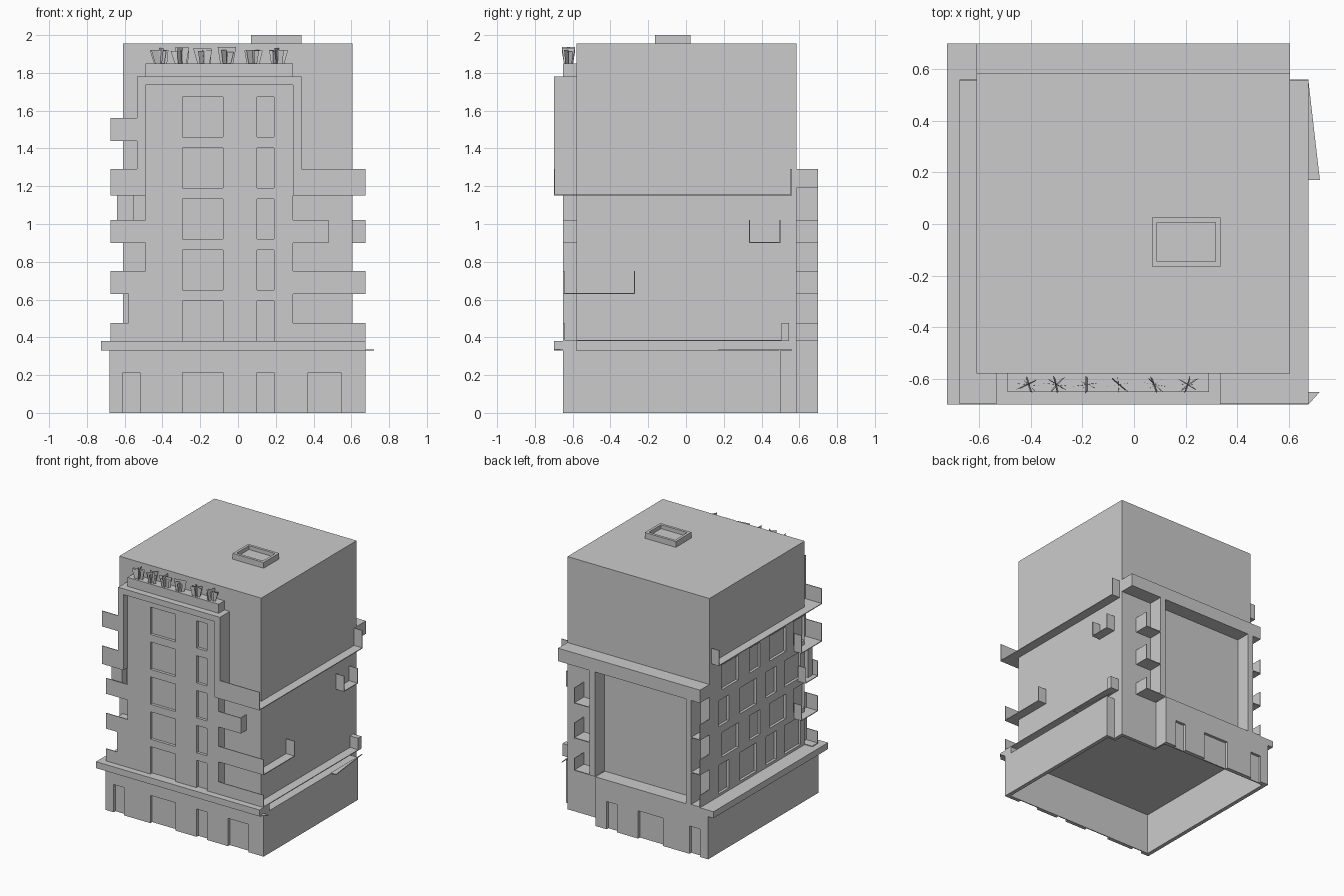
import bpy, bmesh, math, random
from mathutils import Matrix, Vector

old = bpy.data.objects.get("Cube")
if old:
    bpy.data.objects.remove(old, do_unlink=True)

grey = bpy.data.materials.new("plain_grey")
grey.use_nodes = True
COLOUR = (0.6, 0.6, 0.6, 1)
grey.diffuse_color = COLOUR
grey.node_tree.nodes["Principled BSDF"].inputs["Base Color"].default_value = COLOUR

# Shared planes and heights
LEFT, RIGHT, FRONT, BACK = -0.61, 0.605, -0.58, 0.585
EDGE_L, EDGE_R = -0.675, 0.675
PANEL, FRAME, REAR = -0.65, -0.7, 0.7
LEG_L, LEG_R, OUT_L, OUT_R = -0.49, 0.29, -0.535, 0.335
LEDGE, CORNICE = 0.33, 0.38
END, THIN = 0.56, 0.006
FLOORS = [CORNICE, 0.63, 0.9, 1.15, 1.44]
RAILS = [0.475, 0.75, 1.02, 1.29, 1.56]


def finish(name, bm):
    bmesh.ops.recalc_face_normals(bm, faces=bm.faces)
    mesh = bpy.data.meshes.new(name)
    bm.to_mesh(mesh)
    bm.free()
    mesh.materials.append(grey)
    obj = bpy.data.objects.new(name, mesh)
    bpy.context.scene.collection.objects.link(obj)
    return obj


def add_box(bm, x, y, z):
    size = [b - a for a, b in (x, y, z)]
    mid = [(a + b) / 2 for a, b in (x, y, z)]
    bmesh.ops.create_cube(bm, size=1, matrix=Matrix.Translation(mid) @ Matrix.Diagonal((*size, 1)))


def box(name, x, y, z):
    bm = bmesh.new()
    add_box(bm, x, y, z)
    return finish(name, bm)


def prism(name, outline, z0, z1):
    bm = bmesh.new()
    face = bm.faces.new([bm.verts.new((x, y, z0)) for x, y in outline])
    up = bmesh.ops.extrude_face_region(bm, geom=[face])["geom"]
    bmesh.ops.translate(bm, vec=(0, 0, z1 - z0), verts=[v for v in up if isinstance(v, bmesh.types.BMVert)])
    return finish(name, bm)


def cut(obj, cutter):
    """Subtract the cutter for good, then remove it."""
    mod = obj.modifiers.new("cut", "BOOLEAN")
    mod.operation, mod.solver, mod.object = "DIFFERENCE", "EXACT", cutter
    bpy.context.view_layer.update()
    graph = bpy.context.evaluated_depsgraph_get()
    mesh = bpy.data.meshes.new_from_object(obj.evaluated_get(graph))
    obj.modifiers.clear()
    obj.data = mesh
    bpy.data.objects.remove(cutter, do_unlink=True)


def cut_boxes(obj, boxes):
    bm = bmesh.new()
    for b in boxes:
        add_box(bm, *b)
    cut(obj, finish("cutter", bm))


# Hollow ground floor with door recesses
outline = [(-0.68, PANEL), (EDGE_R, PANEL), (EDGE_R, 0.5), (RIGHT, 0.5),
           (RIGHT, BACK), (0.285, BACK), (0.285, REAR), (-0.68, REAR)]
ground = prism("ground_floor", outline, 0, LEDGE)
cut(ground, prism("cutter", [(x * 0.955, y * 0.955) for x, y in outline], -1, LEDGE - 0.01))
DOORS = [(-0.61, -0.52), (-0.295, -0.08), (0.1, 0.19), (0.37, 0.545)]
DOOR_Z = (-0.1, 0.215)
cut_boxes(ground, [(d, (-1, PANEL + 0.022), DOOR_Z) for d in DOORS]
          + [(d, (REAR - 0.022, 1), DOOR_Z) for d in DOORS[:3]])

# Tower with staggered windows in its left wall
tower = box("tower", (LEFT, RIGHT), (FRONT, BACK), (LEDGE, 1.955))
ROWS = [(0.4, 0.62), (0.67, 0.86), (0.92, 1.12), (1.19, 1.38)]
holes = []
for i, z in enumerate(ROWS):
    shift = 0.08 * (i % 2)
    for j, y in enumerate((0.36, 0.06, -0.22, -0.48)):
        wide = 0.2 if (i + j) % 2 else 0.13
        holes.append(((-1, LEFT + 0.02), (y - shift - wide / 2 + 0.05, y - shift + wide / 2 + 0.05), z))
cut_boxes(tower, holes)

# Roof hatch with a sunken middle
hatch = box("roof_hatch", (0.07, 0.335), (-0.165, 0.025), (1.95, 2))
cut_boxes(hatch, [((0.09, 0.315), (-0.145, 0.005), (1.97, 3))])

# Front panel with two columns of windows
panel = box("front_panel", (LEG_L, LEG_R), (PANEL, FRONT), (CORNICE, 1.76))
cut_boxes(panel, [(x, (-1, PANEL + 0.022), (CORNICE + 0.27 * i, 0.592 + 0.27 * i))
                  for i in range(5) for x in DOORS[1:3]])
box("front_panel_wing", (-0.58, LEG_L), (PANEL, FRONT), (CORNICE, 0.745))
box("front_corner_post", (-0.64, -0.55), (-0.63, FRONT), (0.9, 1.15))

# Raised frame around the front panel
for name, x in (("left", (OUT_L, LEG_L)), ("right", (LEG_R, OUT_R))):
    box(f"front_frame_{name}", x, (FRAME, FRONT), (1.15, 1.735))
    box(f"back_frame_{name}", x, (BACK, REAR), (CORNICE, 1.19))
box("front_frame_top", (OUT_L, OUT_R), (FRAME, FRONT), (1.735, 1.78))
box("back_canopy", (LEFT, RIGHT), (BACK, REAR), (1.19, 1.29))

# Cornice over the ground floor
box("front_cornice", (-0.725, EDGE_R), (FRAME, FRONT), (LEDGE, CORNICE))
box("left_cornice", (-0.725, LEFT), (FRONT, REAR), (LEDGE, CORNICE))
box("back_cornice", (LEFT, 0.285), (BACK, REAR), (LEDGE, CORNICE))
prism("cornice_corner", [(EDGE_R, FRAME), (0.72, PANEL), (EDGE_R, PANEL)], LEDGE, LEDGE + THIN)
prism("cornice_sliver", [(EDGE_R, 0.17), (0.72, 0.17), (EDGE_R, END)], LEDGE, LEDGE + THIN)


def floor(name, x, y, level):
    box(name, x, y, (FLOORS[level], FLOORS[level] + THIN))


def rail(name, x, y, level):
    box(name, x, y, (FLOORS[level], RAILS[level]))


def wall_at(v):
    return (v - THIN, v)


# Front balconies: level, x span, rail plane
FRONT_BALCONIES = [
    (0, (LEG_R, EDGE_R), PANEL), (1, (LEG_R, EDGE_R), PANEL), (2, (LEG_R, 0.48), PANEL),
    (3, (OUT_R, EDGE_R), FRAME), (0, (EDGE_L, -0.58), PANEL), (1, (EDGE_L, LEG_L), PANEL),
    (2, (EDGE_L, LEG_L), PANEL), (3, (EDGE_L, OUT_L), FRAME), (4, (EDGE_L, OUT_L), FRAME)]
for level, x, y in FRONT_BALCONIES:
    floor("front_balcony_floor", x, (y, FRONT), level)
    rail("front_balcony_rail", x, (y, y + THIN), level)
rail("front_balcony_end", wall_at(0.48), (PANEL, FRONT), 2)

# Side ledges with upright end plates: level, y span
for level, y0, y1 in ((0, FRONT, 0.545), (1, FRONT, -0.27), (2, 0.34, 0.5), (3, FRONT, END)):
    floor("right_ledge", (RIGHT, EDGE_R), (y0, y1), level)
    rail("right_ledge_end", (RIGHT, EDGE_R), wall_at(y1), level)
rail("right_ledge_start", (RIGHT, EDGE_R), wall_at(0.34), 2)
rail("right_ledge_block", (RIGHT, EDGE_R), (0.505, 0.545), 0)
for level, y1 in ((1, -0.45), (2, -0.5), (3, -0.45), (4, END)):
    floor("left_ledge", (EDGE_L, LEFT), (FRONT, y1), level)
    rail("left_ledge_end", (EDGE_L, LEFT), wall_at(y1), level)

# Small back balconies beside the frame legs
for level in range(3):
    for x in ((OUT_R, 0.47), (LEFT, OUT_L)):
        floor("back_balcony_floor", x, (BACK, REAR), level)
    rail("back_balcony_right_end", wall_at(0.47), (BACK, REAR), level)
    rail("back_balcony_left_end", wall_at(LEFT + THIN), (BACK, REAR), level)

# Planter with tufts of crossed leaves
box("planter", (LEG_L, LEG_R), (PANEL, FRONT), (1.78, 1.85))
random.seed(4)
for x in (-0.41, -0.3, -0.18, -0.06, 0.08, 0.21):
    bm = bmesh.new()
    for k in range(4):
        turn = math.radians(k * 45 + random.uniform(-15, 15))
        reach = Vector((math.cos(turn) * 0.05, math.sin(turn) * 0.035, 0))
        base = Vector((x, -0.622, 1.85))
        rise = Vector((random.uniform(-0.01, 0.01), 0, random.uniform(0.06, 0.09)))
        bm.faces.new([bm.verts.new(p) for p in
                      (base - reach * 0.7, base + reach * 0.7, base + rise + reach, base + rise - reach)])
    finish("plant_tuft", bm)
